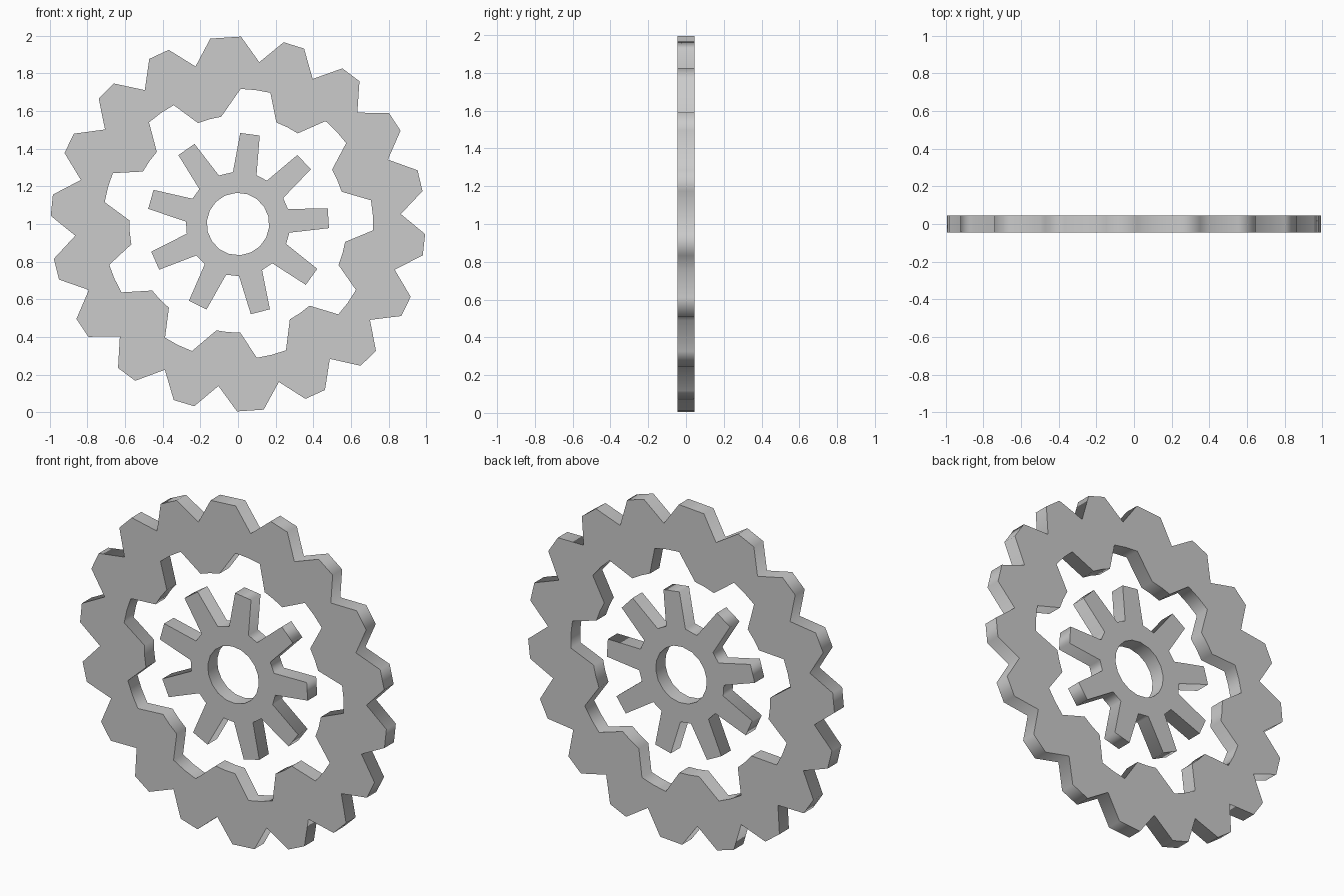
import bpy
from math import cos, sin, radians

if "Cube" in bpy.data.objects:
    bpy.data.objects.remove(bpy.data.objects["Cube"])

HALF_DEPTH = 0.044


def polar(pairs):
    """(angle in degrees, radius) pairs -> 2D points"""
    return [(r * cos(radians(a)), r * sin(radians(a))) for a, r in pairs]


def plate(name, loops):
    """Flat plate from an outer loop and a hole loop, standing upright"""
    cu = bpy.data.curves.new(name + "_profile", 'CURVE')
    cu.dimensions = '2D'
    cu.fill_mode = 'BOTH'
    cu.extrude = HALF_DEPTH
    for pts in loops:
        sp = cu.splines.new('POLY')
        sp.points.add(len(pts) - 1)
        for p, (x, y) in zip(sp.points, pts):
            p.co = (x, y, 0, 1)
        sp.use_cyclic_u = True
    ob = bpy.data.objects.new(name, cu)
    bpy.context.collection.objects.link(ob)
    ob.rotation_euler = (radians(90), 0, 0)
    ob.location = (0, 0, 1)
    bpy.ops.object.select_all(action='DESELECT')
    ob.select_set(True)
    bpy.context.view_layer.objects.active = ob
    bpy.ops.object.convert(target='MESH')
    return ob


# Outer teeth: 18 valleys in two runs, leaving a wider tooth at top and bottom
valleys = [start - 19.75 * i for start in (82.5, -96.9) for i in range(9)]
outer = []
for v in valleys:
    outer += [(v + 6.6, 0.996), (v, 0.867), (v - 6.6, 0.996)]

# Inner notches: 9, slightly uneven spacing
notches = [88.9, 49.6, 10.1, -29.2, -69.2, -109.9, -149.6, -189.3, -228.8]
inner = []
for a in notches:
    inner += [(a, 0.718), (a - 6.4, 0.718), (a - 12.8, 0.718),
              (a - 19.6, 0.577), (a - 25.9, 0.577), (a - 32.3, 0.577)]
plate("outer_ring", [polar(outer), polar(inner)])

# Hub with 9 tapered spokes, each in line with a notch, and a round bore
spokes, bore = [], []
for n in notches:
    a = n - 6.5
    spokes += [(a + 13.2, 0.277), (a + 6.2, 0.484),
               (a - 6.2, 0.484), (a - 13.2, 0.277)]
    bore += [(a + 10, 0.166), (a - 10, 0.166)]
plate("spoked_hub", [polar(spokes), polar(bore)])
